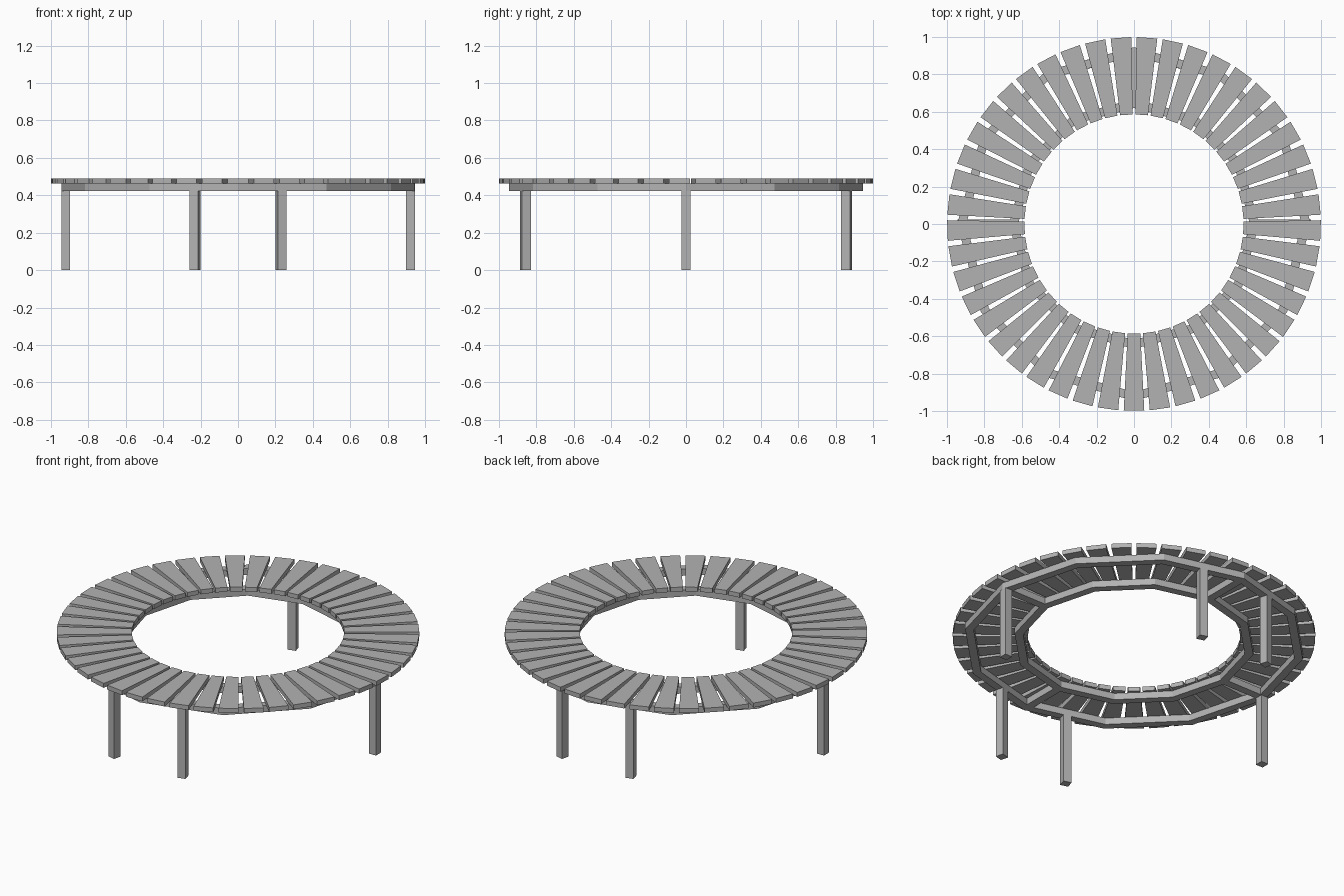
import bpy
import bmesh
from math import cos, sin, radians, tau
from mathutils import Matrix, Vector

cube = bpy.data.objects.get("Cube")
if cube:
    bpy.data.objects.remove(cube, do_unlink=True)

grey = bpy.data.materials.new("grey_wood")
grey.use_nodes = True
colour = (0.45, 0.45, 0.45, 1)
grey.diffuse_color = colour
grey.node_tree.nodes["Principled BSDF"].inputs["Base Color"].default_value = colour

SEAT_TOP, SEAT_LOW, FRAME_LOW = 0.49, 0.463, 0.423
BEAM = 0.048


def add_object(name, bm):
    bmesh.ops.recalc_face_normals(bm, faces=bm.faces)
    mesh = bpy.data.meshes.new(name)
    bm.to_mesh(mesh)
    bm.free()
    mesh.materials.append(grey)
    obj = bpy.data.objects.new(name, mesh)
    bpy.context.collection.objects.link(obj)
    return obj


def tapered_board(name, angle, r_in, r_out, w_in, w_out, low, high):
    """Radial board, turned about the centre by an angle in degrees."""
    bm = bmesh.new()
    outline = [(r_in, -w_in / 2), (r_out, -w_out / 2), (r_out, w_out / 2), (r_in, w_in / 2)]
    face = bm.faces.new([bm.verts.new((x, y, low)) for x, y in outline])
    top = bmesh.ops.extrude_face_region(bm, geom=[face], use_keep_orig=True)
    moved = [g for g in top["geom"] if isinstance(g, bmesh.types.BMVert)]
    bmesh.ops.translate(bm, verts=moved, vec=Vector((0, 0, high - low)))
    bm.transform(Matrix.Rotation(radians(angle), 4, "Z"))
    return add_object(name, bm)


def frame_ring(name, r_out, sides=12):
    """Polygonal ring of square-edged beams."""
    bm = bmesh.new()
    r_in = r_out - BEAM
    section = [(r_in, FRAME_LOW), (r_out, FRAME_LOW), (r_out, SEAT_LOW), (r_in, SEAT_LOW)]
    loops = []
    for i in range(sides):
        a = tau * i / sides
        loops.append([bm.verts.new((r * cos(a), r * sin(a), z)) for r, z in section])
    for i in range(sides):
        a, b = loops[i], loops[(i + 1) % sides]
        for j in range(4):
            k = (j + 1) % 4
            bm.faces.new((a[j], a[k], b[k], b[j]))
    return add_object(name, bm)


# Seat slats
SLATS = 45
for i in range(SLATS):
    tapered_board(f"seat_slat_{i + 1}", -90 + 360 * i / SLATS,
                  0.585, 0.998, 0.068, 0.11, SEAT_LOW, SEAT_TOP)

# Supporting frame
frame_ring("outer_frame", 0.945)
frame_ring("inner_frame", 0.668)
for i in range(4):
    tapered_board(f"cross_beam_{i + 1}", 90 * i, 0.645, 0.92, BEAM, BEAM, FRAME_LOW, SEAT_LOW)

# Legs: at two corners of the frame and in pairs at front and back
for i, angle in enumerate((0, 75, 105, 180, 255, 285)):
    reach = 0.945 if angle % 180 == 0 else 0.913
    tapered_board(f"leg_{i + 1}", angle, reach - BEAM, reach, BEAM, BEAM, 0, FRAME_LOW)
